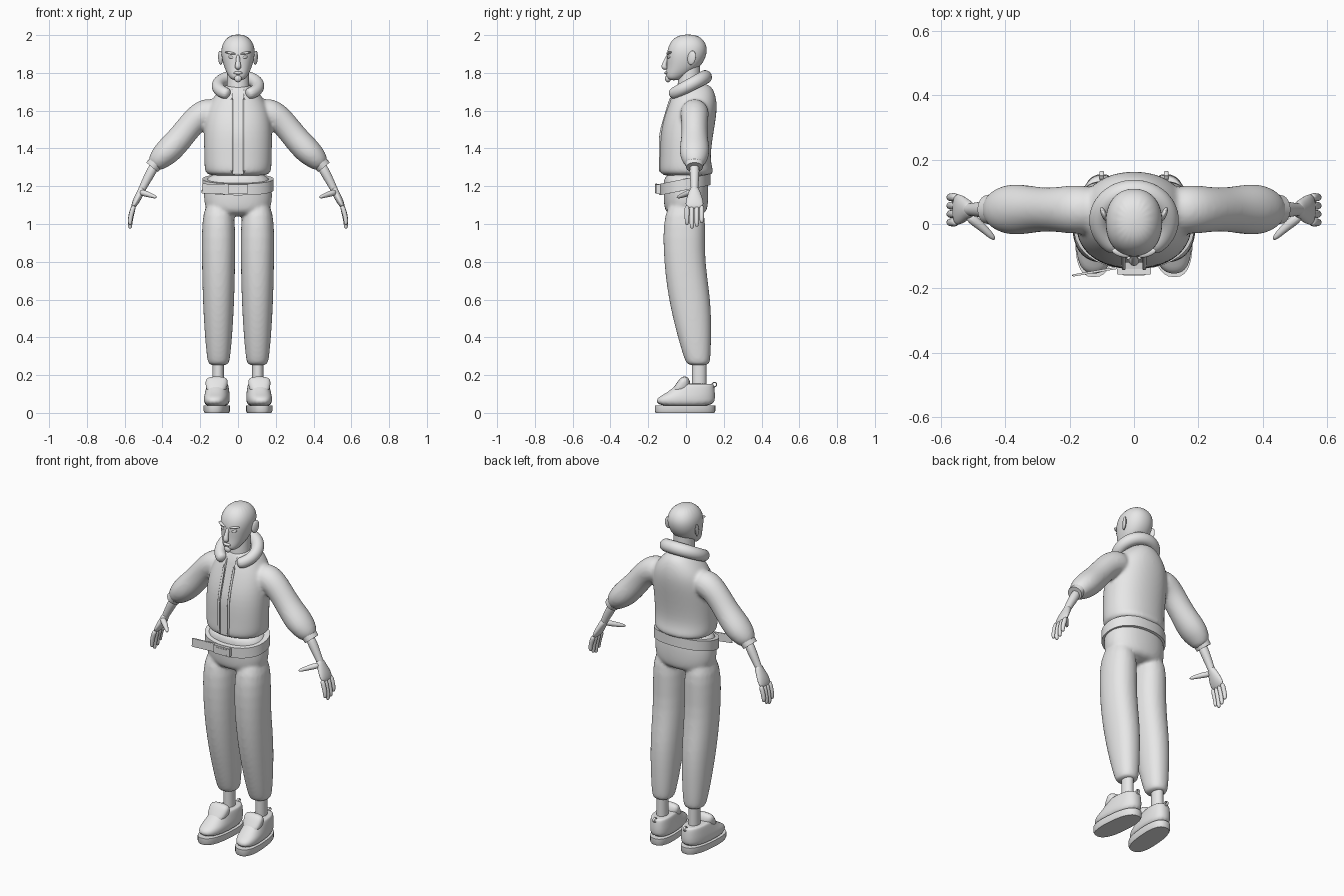
import bpy, bmesh, math
from mathutils import Vector, Matrix, Euler

cube = bpy.data.objects.get("Cube")
if cube:
    bpy.data.objects.remove(cube, do_unlink=True)

colour = (.8, .8, .8, 1)
grey = bpy.data.materials.new("plain grey")
grey.use_nodes = True
grey.diffuse_color = colour
grey.node_tree.nodes["Principled BSDF"].inputs["Base Color"].default_value = colour


def finish(name, bm, mirror=False, soft=False, fused=False):
    """Turn a bmesh into a finished object with its modifiers."""
    bmesh.ops.recalc_face_normals(bm, faces=bm.faces)
    mesh = bpy.data.meshes.new(name)
    bm.to_mesh(mesh)
    bm.free()
    mesh.materials.append(grey)
    ob = bpy.data.objects.new(name, mesh)
    bpy.context.collection.objects.link(ob)
    mesh.shade_smooth()
    if not soft:
        mesh.set_sharp_from_angle(angle=math.radians(40))
    if mirror:
        ob.modifiers.new("Mirror", 'MIRROR').use_mirror_merge = False
    if soft:
        subdivision = ob.modifiers.new("Subdivision", 'SUBSURF')
        subdivision.levels = subdivision.render_levels = 2
    if fused:
        remesh = ob.modifiers.new("Remesh", 'REMESH')
        remesh.mode = 'VOXEL'
        remesh.voxel_size = .009
        remesh.use_smooth_shade = True
        ob.modifiers.new("Smooth", 'SMOOTH').iterations = 8
    return ob


def skin(name, *lofts, **options):
    """Bridge each list of rings into a capped skin."""
    bm = bmesh.new()
    for rings in lofts:
        loops = [[bm.verts.new(point) for point in ring] for ring in rings]
        for low, high in zip(loops, loops[1:]):
            for i in range(len(low)):
                bm.faces.new((low[i - 1], low[i], high[i], high[i - 1]))
        bm.faces.new(loops[0])
        bm.faces.new(loops[-1])
    return finish(name, bm, **options)


def stack(rows, centre=0, power=2.2, sides=20, shear=0, tilt=0):
    """Level rounded rings from rows of height, front, back, half width."""
    def wave(value):
        return math.copysign(abs(value) ** (2 / power), value)

    rings = []
    for z, front, back, half in rows:
        ring = []
        for i in range(sides):
            angle = math.tau * i / sides
            y = (front + back + wave(math.sin(angle)) * (back - front)) / 2
            x = centre + shear * y + wave(math.cos(angle)) * half
            ring.append((x, y, z + tilt * y))
        rings.append(ring)
    return rings


def tube(path, axis=(0, 1, 0), sides=12):
    """Rings across a path of x, y, z, radius along axis, other radius."""
    points = [Vector(row[:3]) for row in path]
    rings = []
    for i, row in enumerate(path):
        along = points[min(i + 1, len(points) - 1)] - points[max(i - 1, 0)]
        along.normalize()
        u = Vector(axis)
        u = (u - along * u.dot(along)).normalized()
        v = along.cross(u)
        angles = [math.tau * k / sides for k in range(sides)]
        rings.append([points[i] + u * math.cos(a) * row[3] + v * math.sin(a) * row[-1]
                      for a in angles])
    return rings


def arm(rows, **options):
    """Tube in the plane of the arm from rows of x, height, depth radius, thickness."""
    return tube([(x, .045, z, *radii) for x, z, *radii in rows], **options)


def flip(rings):
    return [[(-x, y, z) for x, y, z in ring] for ring in rings]


def placed(loc, scale, rot):
    return Matrix.LocRotScale(Vector(loc), Euler(rot), Vector(scale))


def blob(name, loc, scale, rot=(0, 0, 0), mirror=False):
    bm = bmesh.new()
    bmesh.ops.create_uvsphere(bm, u_segments=20, v_segments=12, radius=1,
                              matrix=placed(loc, scale, rot))
    finish(name, bm, mirror)


def box(name, loc, size, rot=(0, 0, 0)):
    bm = bmesh.new()
    bmesh.ops.create_cube(bm, size=1, matrix=placed(loc, size, rot))
    bmesh.ops.bevel(bm, geom=bm.edges[:], offset=.002, segments=2, affect='EDGES')
    finish(name, bm)


# Head and neck
skin("head", stack([
    (1.76, -.09, -.04, .03), (1.78, -.11, 0, .05), (1.83, -.1, .08, .075),
    (1.9, -.105, .115, .093), (1.96, -.09, .11, .085), (2.005, -.04, .06, .04)]), soft=True)
skin("neck", tube([(0, .01, 1.6, .065), (0, .02, 1.85, .055)], sides=24))

# Face
skin("nose", tube([(0, -.09, 1.9, .01), (0, -.11, 1.86, .01), (0, -.12, 1.83, .02),
                   (0, -.1, 1.82, .01)], axis=(1, 0, 0)), soft=True)
blob("brows", (.04, -.09, 1.905), (.03, .012, .007), (0, -.2, .3), mirror=True)
blob("eyes", (.036, -.087, 1.883), (.017, .011, .008), (0, -.2, .3), mirror=True)
blob("lips", (0, -.105, 1.8), (.024, .01, .008))
blob("chin_beard", (0, -.095, 1.77), (.02, .016, .02))
blob("ears", (.093, .03, 1.88), (.009, .023, .038), (-.2, 0, -.4), mirror=True)

# Jacket: body and puffed sleeves fused into one cloth
sleeve = arm([(.1, 1.6, .07), (.18, 1.59, .08), (.24, 1.54, .07), (.3, 1.46, .07),
              (.37, 1.385, .085, .075), (.42, 1.34, .07, .06), (.45, 1.3, .04)], sides=16)
body = stack([
    (1.25, -.13, .14, .16), (1.28, -.145, .15, .18), (1.34, -.14, .125, .18),
    (1.5, -.14, .15, .185), (1.62, -.1, .17, .17), (1.7, -.07, .155, .11), (1.75, -.03, .12, .05)])
jacket = skin("jacket", body, sleeve, flip(sleeve), soft=True, fused=True)


# Front opening of the jacket
def chest(z):
    return -.14 + .3 * max(0, z - 1.48)


heights = [1.27 + .05 * k for k in range(9)]
cutter = skin("opening_cutter", [
    [(-.03, -.3, z), (.03, -.3, z), (.03, chest(z) + .02, z), (-.03, chest(z) + .02, z)]
    for z in [1.2, *heights, 1.8]])
cutter.hide_render = True
cutter.hide_viewport = True
groove = jacket.modifiers.new("Opening", 'BOOLEAN')
groove.operation = 'DIFFERENCE'
groove.object = cutter
skin("zip_edges", tube([(.032, chest(z) + .003, z, .007) for z in heights], sides=8),
     mirror=True, soft=True)

# Rolled collar, rising towards the back, and cuffs
turns = [math.radians(26 * k) for k in range(-6, 7)]
skin("collar", tube([(.11 * math.sin(a), .01 + .095 * math.cos(a), 1.73 + .05 * math.cos(a),
                      .03 + .008 * math.cos(a / 2)) for a in turns], axis=(0, 0, 1)), soft=True)
skin("cuffs", arm([(.43, 1.33, .05, .04), (.455, 1.3, .045, .04)], sides=20), mirror=True)

# Forearms and hands
skin("forearms", arm([(.43, 1.33, .03), (.48, 1.24, .025), (.505, 1.19, .02), (.52, 1.16, .02)]),
     mirror=True, soft=True)
skin("palms", arm([(.5, 1.2, .02), (.52, 1.16, .035, .02), (.54, 1.12, .05, .02),
                   (.56, 1.08, .05, .01)]), mirror=True, soft=True)
for finger, length in dict(index=.09, middle=.11, ring=.1, little=.08).items():
    y = .005 + .026 * list("imrl").index(finger[0])
    skin(finger + "_fingers", tube([
        (.55, y, 1.1, .014), (.565, y, 1.1 - length / 2, .013),
        (.573, y, 1.1 - length, .012), (.569, y, 1.085 - length, .008)]), mirror=True, soft=True)
skin("thumbs", tube([(.52, .03, 1.17, .02), (.47, -.01, 1.155, .014), (.43, -.05, 1.14, .009)]),
     mirror=True, soft=True)

# Trousers: hips and legs fused into one cloth
leg = stack([
    (.25, .01, .12, .05), (.27, -.005, .13, .06), (.4, -.045, .135, .073), (.6, -.095, .135, .085),
    (.85, -.125, .09, .09), (1.15, -.12, .12, .09)], centre=.103)
hips = stack([(1.04, -.1, .1, .14), (1.09, -.12, .12, .185), (1.2, -.12, .12, .183),
              (1.28, -.12, .11, .16)])
skin("trousers", hips, leg, flip(leg), soft=True, fused=True)

# Belt with buckle and loose end
skin("belt", stack([(z, -.14, .13, .188) for z in (1.18, 1.24)], sides=40, tilt=.2))
box("buckle", (0, -.145, 1.185), (.105, .025, .05))
box("buckle_plate", (0, -.157, 1.185), (.07, .006, .035))
box("belt_end", (-.115, -.147, 1.185), (.155, .007, .052), (0, .04, .17))

# Ankles and shoes, toes turned slightly out
foot = dict(centre=.112, power=2.5, shear=-.08)
skin("ankles", tube([(.105, .07, .1, .038, .03), (.105, .07, .28, .038, .03)], sides=20),
     mirror=True)
skin("soles", stack([(0, -.16, .15, .062), (.01, -.165, .155, .067), (.04, -.165, .155, .067)],
                    sides=32, **foot), mirror=True)
skin("shoes", stack([(.03, -.16, .15, .065), (.08, -.16, .155, .068), (.1, -.11, .155, .065),
                     (.15, -.05, .15, .057), (.155, -.04, .14, .05)], **foot),
     mirror=True, soft=True)
skin("shoe_tongues", stack([(.1, -.09, .01, .05), (.15, -.055, .03, .06), (.195, -.025, .01, .06)],
                           **foot), mirror=True, soft=True)
circle = [math.tau * k / 12 for k in range(13)]
skin("heel_loops", tube([(.1, .15 + .012 * math.sin(a), .15 + .012 * math.cos(a), .007, .003)
                         for a in circle], axis=(1, 0, 0)), mirror=True)
